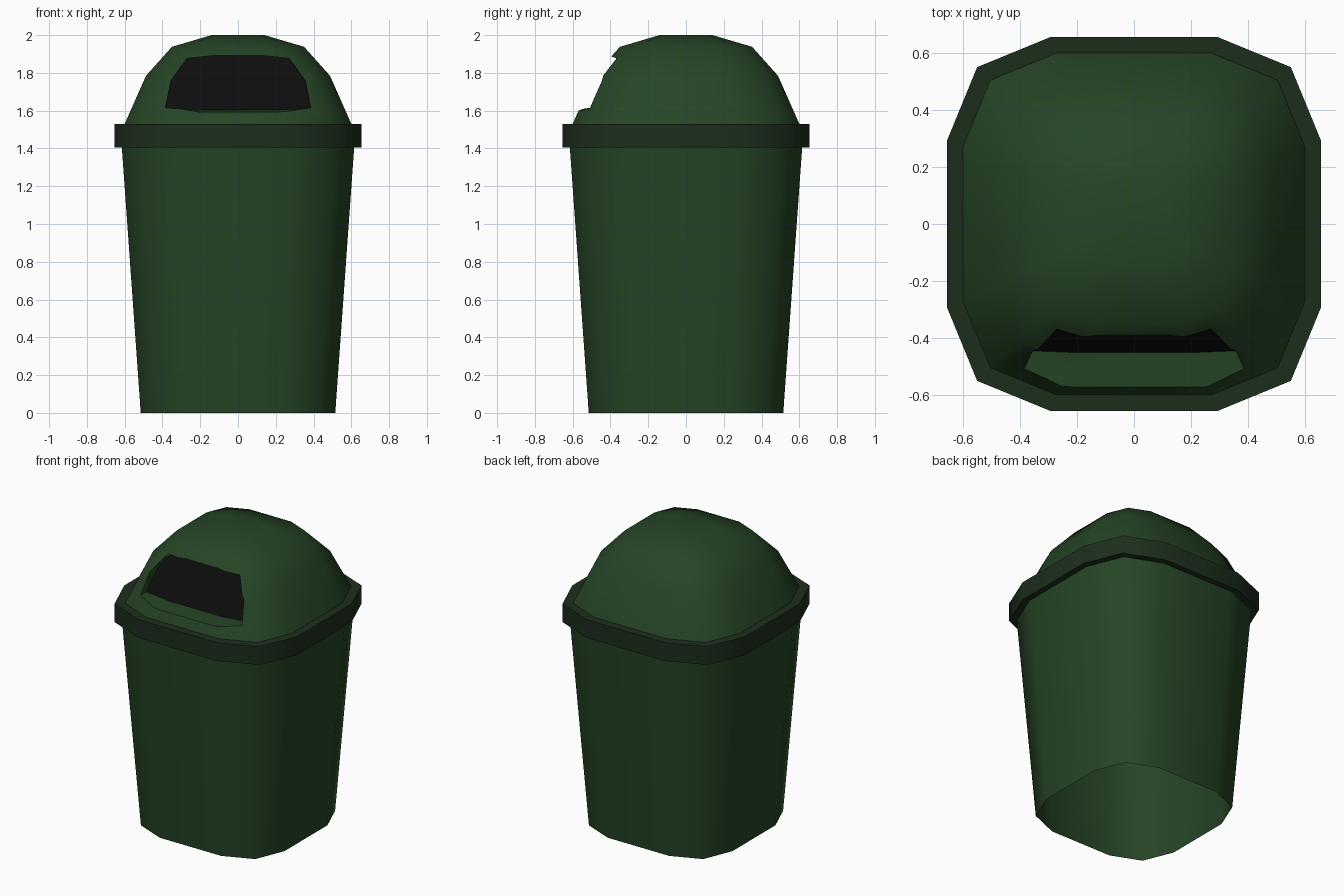
import bpy, bmesh, math

if "Cube" in bpy.data.objects:
    bpy.data.objects.remove(bpy.data.objects["Cube"])


def material(name, rgb):
    m = bpy.data.materials.new(name)
    m.diffuse_color = (*rgb, 1)
    m.use_nodes = True
    m.node_tree.nodes["Principled BSDF"].inputs["Base Color"].default_value = m.diffuse_color
    return m


GREEN = material("green_plastic", (0.019, 0.058, 0.019))
DARK = material("dark_green_plastic", (0.012, 0.027, 0.012))
BLACK = material("black_opening", (0.004, 0.004, 0.004))


def section(h):
    """Twelve-sided rounded square of half width h, counter-clockwise."""
    a, c = 0.45 * h, 0.84 * h
    pts = []
    for q in range(4):
        cs, sn = round(math.cos(q * math.pi / 2)), round(math.sin(q * math.pi / 2))
        for x, y in ((h, -a), (h, a), (c, c)):
            pts.append((x * cs - y * sn, x * sn + y * cs))
    return pts


def add_object(name, bm, mats):
    me = bpy.data.meshes.new(name)
    bm.to_mesh(me)
    bm.free()
    for m in mats:
        me.materials.append(m)
    ob = bpy.data.objects.new(name, me)
    bpy.context.collection.objects.link(ob)
    return ob


def bridge(bm, r0, r1):
    n = len(r0)
    for i in range(n):
        j = (i + 1) % n
        bm.faces.new((r0[i], r0[j], r1[j], r1[i]))


def loft(name, profile, mats, closed=False):
    """Skin rounded-square rings along a (half width, height) profile."""
    bm = bmesh.new()
    rings = [[bm.verts.new((x, y, z)) for x, y in section(h)] for h, z in profile]
    for r0, r1 in zip(rings, rings[1:]):
        bridge(bm, r0, r1)
    if closed:
        bm.faces.new(rings[-1])
        bm.faces.new(rings[0][::-1])
    return add_object(name, bm, mats)


def activate(ob):
    bpy.ops.object.select_all(action='DESELECT')
    ob.select_set(True)
    bpy.context.view_layer.objects.active = ob


# Tapered bin body, open underneath
body = loft("body", [(0.515, 0), (0.615, 1.405)], [GREEN])

# Rim band
rim = loft("rim", [(0.615, 1.405), (0.655, 1.405), (0.655, 1.53), (0.60, 1.53)], [DARK])

# Domed lid
lid = loft("domed_lid", [(0.60, 1.53), (0.487, 1.785), (0.35, 1.938), (0.14, 2.0)],
           [GREEN, BLACK], closed=True)

# Cutter for the recessed opening; its back face is black
half = [(0.2, 1.588), (0.39, 1.615), (0.36, 1.76), (0.275, 1.877), (0.13, 1.892)]
outline = half + [(-x, z) for x, z in reversed(half)]
bm = bmesh.new()
front = [bm.verts.new((x, -0.62, z)) for x, z in outline]
back = []
for x, z in outline:
    zb = z + (0.015 if z < 1.6 else 0)
    back.append(bm.verts.new((x * 0.98, -0.45 + (zb - 1.605) * 0.6, zb)))
bridge(bm, front, back)
bm.faces.new(front[::-1])
bm.faces.new(back).material_index = 1
bmesh.ops.recalc_face_normals(bm, faces=bm.faces)
cutter = add_object("opening_cutter", bm, [GREEN, BLACK])
cutter.hide_render = True

mod = lid.modifiers.new("opening", 'BOOLEAN')
mod.operation = 'DIFFERENCE'
mod.solver = 'EXACT'
mod.object = cutter
activate(lid)
bpy.ops.object.modifier_apply(modifier=mod.name)
bpy.data.objects.remove(cutter)

# Open the underside of the lid
bm = bmesh.new()
bm.from_mesh(lid.data)
base = [f for f in bm.faces if all(v.co.z < 1.531 for v in f.verts)]
bmesh.ops.delete(bm, geom=base, context='FACES_ONLY')
bm.to_mesh(lid.data)
bm.free()

# Smooth shading with crisp rims and opening edges
for ob in (body, rim, lid):
    activate(ob)
    bpy.ops.object.shade_smooth_by_angle(angle=math.radians(50))
